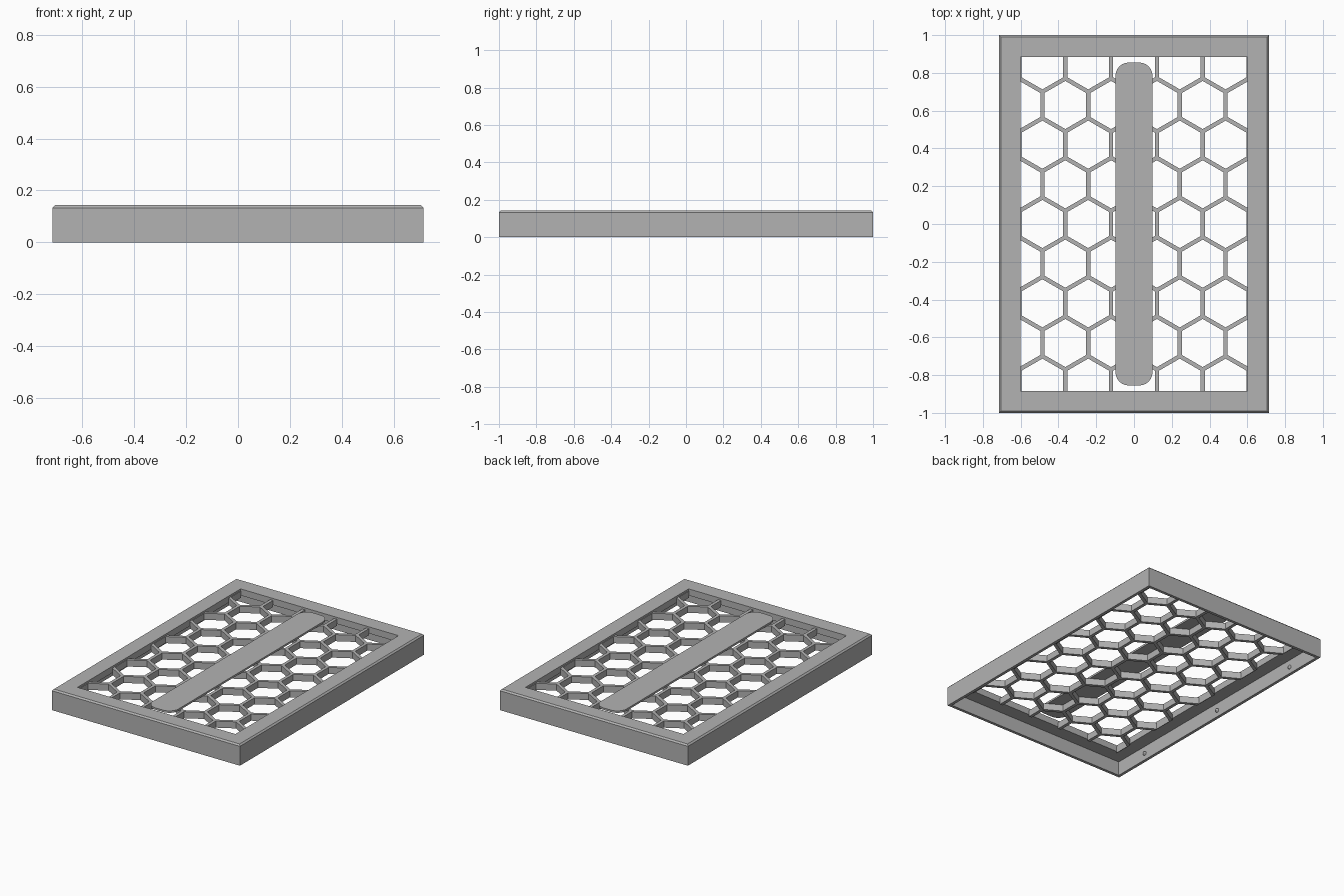
import bpy, bmesh, math
from mathutils import Vector, Matrix

old = bpy.data.objects.get("Cube")
if old:
    bpy.data.objects.remove(old, do_unlink=True)

grey = bpy.data.materials.new("plain_grey")
grey.use_nodes = True
grey.diffuse_color = (0.45, 0.45, 0.45, 1)
grey.node_tree.nodes["Principled BSDF"].inputs["Base Color"].default_value = (0.45, 0.45, 0.45, 1)

W, L, H = 0.715, 1.0, 0.143       # half width, half length, height
OX, OY = 0.6, 0.885               # half size of the grille opening
PLATE = 0.098                     # underside of the top border
WALL = 0.02
PITCH = 0.2425
SIDE = PITCH / math.sqrt(3)
RIB = 0.022
GRILLE_Z = (0.085, 0.13)


def finish(name, bm):
    bmesh.ops.recalc_face_normals(bm, faces=bm.faces)
    mesh = bpy.data.meshes.new(name)
    bm.to_mesh(mesh)
    bm.free()
    mesh.materials.append(grey)
    obj = bpy.data.objects.new(name, mesh)
    bpy.context.collection.objects.link(obj)
    return obj


def prism(bm, points, z0, z1):
    face = bm.faces.new([bm.verts.new((x, y, z0)) for x, y in points])
    out = bmesh.ops.extrude_face_region(bm, geom=[face])
    top = [v for v in out["geom"] if isinstance(v, bmesh.types.BMVert)]
    bmesh.ops.translate(bm, verts=top, vec=(0, 0, z1 - z0))


# Tray frame: a closed section swept round the rectangle
section = [(W, L, 0), (W, L, H - 0.01), (W - 0.01, L - 0.01, H), (OX, OY, H),
           (OX, OY, PLATE), (W - WALL, L - WALL, PLATE), (W - WALL, L - WALL, 0)]
bm = bmesh.new()
loops = [[bm.verts.new((sx * x, sy * y, z)) for sx, sy in ((1, 1), (-1, 1), (-1, -1), (1, -1))]
         for x, y, z in section]
for a, b in zip(loops, loops[1:] + loops[:1]):
    for i in range(4):
        j = (i + 1) % 4
        bm.faces.new((a[i], a[j], b[j], b[i]))
finish("tray_frame", bm)


def clip(points, axis, limit):
    """Keep the part of a polygon where sign(limit) * coordinate is below the limit."""
    s = math.copysign(1, limit)
    out = []
    for p, q in zip(points, points[1:] + points[:1]):
        dp, dq = abs(limit) - s * p[axis], abs(limit) - s * q[axis]
        if dp >= 0:
            out.append(p)
        if dp * dq < 0:
            out.append(p.lerp(q, dp / (dp - dq)))
    return out


# Honeycomb grille: three ribs from each lattice node, trimmed to the opening
bm = bmesh.new()
for row in range(-5, 6):
    for col in range(-4, 5):
        x = (col + (0.5 if row % 2 == 0 else 0)) * PITCH
        y = row * SIDE * 1.5
        node = Vector((x, y + SIDE / 2))
        ends = [Vector((x, y - SIDE / 2))]
        ends += [Vector((x + s * PITCH / 2, y + SIDE)) for s in (-1, 1)]
        for end in ends:
            along = (end - node).normalized()
            side = Vector((-along.y, along.x)) * RIB / 2
            tip = along * RIB / math.sqrt(12)
            poly = [node + side, node - tip * 0.5 * 2, node - side, end - side, end + tip, end + side]
            for axis, limit in ((0, OX), (0, -OX), (1, OY), (1, -OY)):
                poly = clip(poly, axis, limit) if poly else poly
            if len(poly) > 2:
                prism(bm, poly, *GRILLE_Z)
finish("honeycomb_grille", bm)

# Raised centre bar with rounded corners
bm = bmesh.new()
R, BX, BY = 0.07, 0.098, 0.855
corners = [(1, 1, 0), (-1, 1, 90), (-1, -1, 180), (1, -1, 270)]
outline = [(sx * (BX - R) + R * math.cos(math.radians(a + t)), sy * (BY - R) + R * math.sin(math.radians(a + t)))
           for sx, sy, a in corners for t in range(0, 91, 15)]
prism(bm, outline, GRILLE_Z[1], H)
finish("centre_bar", bm)

# Small snap bumps on the inner long walls
bm = bmesh.new()
for s in (-1, 1):
    for y in (-0.72, 0, 0.72):
        bmesh.ops.create_uvsphere(bm, u_segments=12, v_segments=8, radius=0.014,
                                  matrix=Matrix.Translation((s * (W - WALL), y, 0.045)))
finish("snap_bumps", bm)
